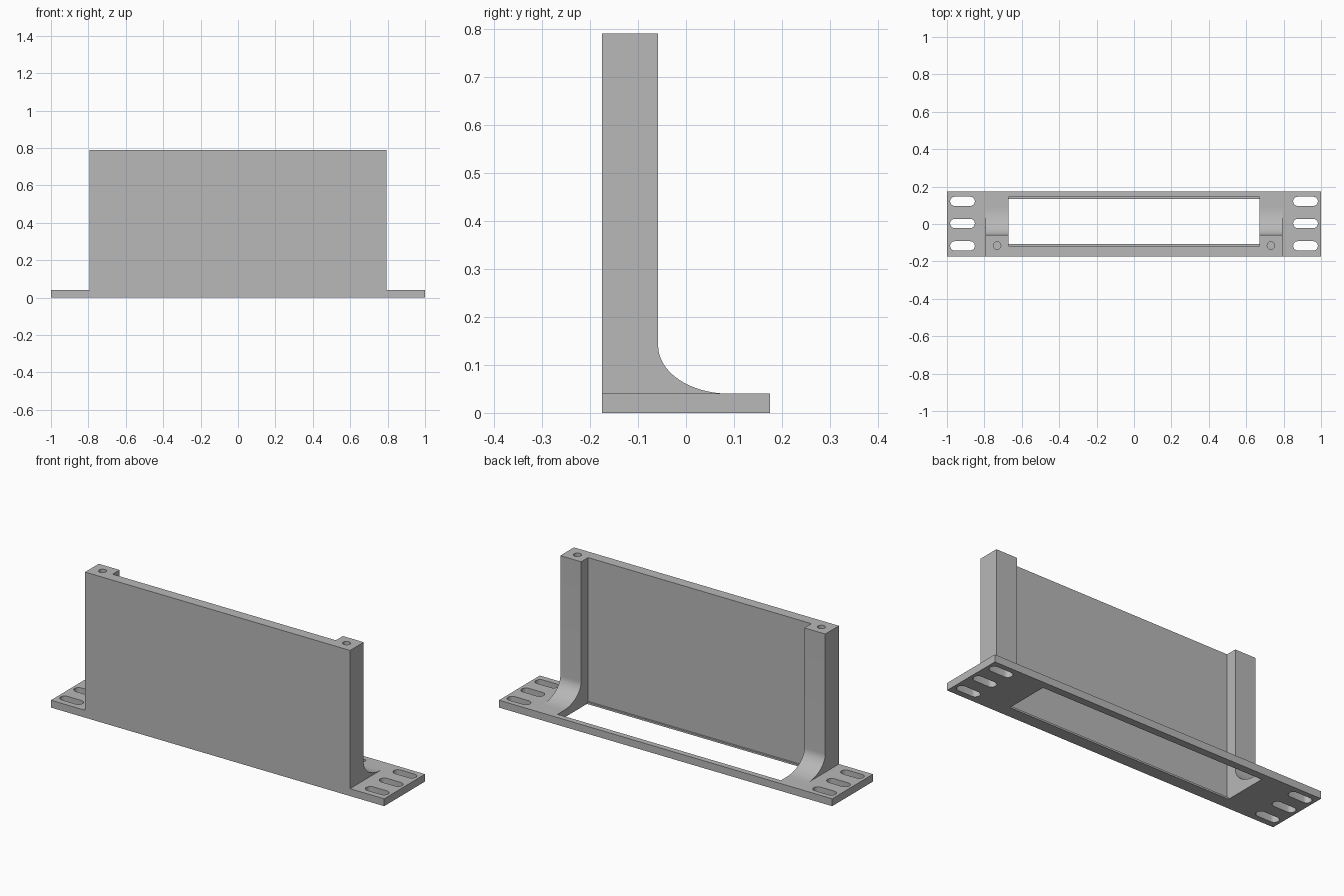
import bpy, bmesh, math

cube = bpy.data.objects.get("Cube")
if cube:
    bpy.data.objects.remove(cube, do_unlink=True)

grey = bpy.data.materials.new("plain grey")
grey.use_nodes = True
grey.diffuse_color = (0.48, 0.48, 0.48, 1)
grey.node_tree.nodes["Principled BSDF"].inputs["Base Color"].default_value = grey.diffuse_color

DEPTH, PLATE_T, HEIGHT = 0.175, 0.04, 0.79
POST_OUT, POST_IN, POST_BACK = 0.795, 0.67, -0.058


def prism(name, points, axis, low, high):
    """Extrude a flat outline along x or z."""
    bm = bmesh.new()
    place = (lambda a, b: (low, a, b)) if axis == "x" else (lambda a, b: (a, b, low))
    face = bm.faces.new([bm.verts.new(place(a, b)) for a, b in points])
    moved = bmesh.ops.extrude_face_region(bm, geom=[face])["geom"]
    step = (high - low, 0, 0) if axis == "x" else (0, 0, high - low)
    bmesh.ops.translate(bm, vec=step, verts=[v for v in moved if isinstance(v, bmesh.types.BMVert)])
    bmesh.ops.recalc_face_normals(bm, faces=bm.faces)
    mesh = bpy.data.meshes.new(name)
    bm.to_mesh(mesh)
    bm.free()
    mesh.materials.append(grey)
    obj = bpy.data.objects.new(name, mesh)
    bpy.context.collection.objects.link(obj)
    return obj


def rect(x0, x1, y0, y1):
    return [(x0, y0), (x1, y0), (x1, y1), (x0, y1)]


def slot(x, y, half, r, n=12):
    """Rounded slot outline; half = 0 gives a circle."""
    pts = []
    for side, start in ((1, -math.pi / 2), (-1, math.pi / 2)):
        for i in range(n + 1 if half else n):
            a = start + math.pi * i / n
            pts.append((x + side * half + r * math.cos(a), y + r * math.sin(a)))
    return pts


def combine(target, tool, operation):
    """Apply a boolean and discard the tool."""
    mod = target.modifiers.new(operation.lower(), "BOOLEAN")
    mod.operation, mod.solver, mod.object = operation, "EXACT", tool
    bpy.context.view_layer.objects.active = target
    bpy.ops.object.modifier_apply(modifier=mod.name)
    bpy.data.objects.remove(tool, do_unlink=True)


# base plate
bracket = prism("mounting_bracket", rect(-1, 1, -DEPTH, DEPTH), "z", 0, PLATE_T)

# upright block with the curved foot at the back
foot_y, foot_z = 0.09, 0.14
curve = [(foot_y - (foot_y - POST_BACK) * math.cos(a), foot_z - (foot_z - PLATE_T) * math.sin(a))
         for a in (math.pi / 2 * i / 20 for i in range(21))]
outline = [(-DEPTH, 0.02), (-DEPTH, HEIGHT), (POST_BACK, HEIGHT)] + curve + [(foot_y, 0.02)]
combine(bracket, prism("upright", outline, "x", -POST_OUT, POST_OUT), "UNION")

# pocket between the posts, leaving the thin front wall, then the opening with a small ledge
combine(bracket, prism("pocket", rect(-POST_IN, POST_IN, -0.118, 0.144), "z", 0.01, 1), "DIFFERENCE")
combine(bracket, prism("opening", rect(-POST_IN, POST_IN, -0.108, 0.134), "z", -0.1, 0.1), "DIFFERENCE")

# mounting slots and screw holes on both sides
for side in (-1, 1):
    for y in (-0.117, 0.003, 0.121):
        combine(bracket, prism("slot", slot(side * 0.917, y, 0.041, 0.025), "z", -0.1, 0.1), "DIFFERENCE")
    combine(bracket, prism("screw_hole", slot(side * 0.732, -0.115, 0, 0.02), "z", 0.65, 1), "DIFFERENCE")

bpy.ops.object.select_all(action="DESELECT")
bracket.select_set(True)
bpy.context.view_layer.objects.active = bracket
bpy.ops.object.shade_smooth_by_angle(angle=math.radians(30))
